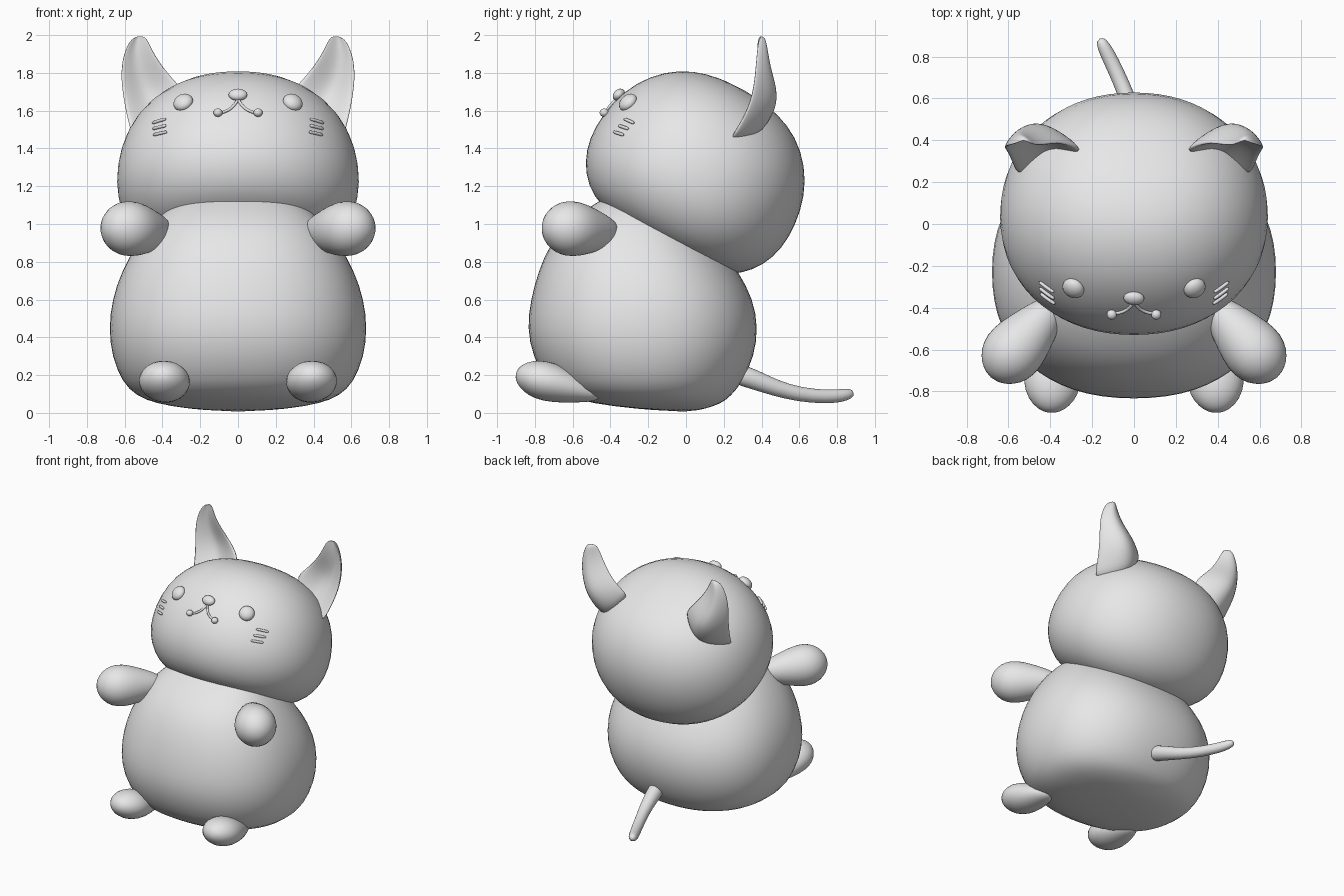
import bpy, bmesh, math
from mathutils import Vector, Matrix
from mathutils.bvhtree import BVHTree

if "Cube" in bpy.data.objects:
    bpy.data.objects.remove(bpy.data.objects["Cube"])

grey = bpy.data.materials.new("plain_grey")
grey.diffuse_color = (0.8, 0.8, 0.8, 1)
grey.use_nodes = True
grey.node_tree.nodes["Principled BSDF"].inputs["Base Color"].default_value = grey.diffuse_color


def finish(name, bm, subsurf=1, matrix=None):
    """Turn a bmesh into a smooth, subdivided object."""
    if matrix is not None:
        bm.transform(matrix)
    bmesh.ops.recalc_face_normals(bm, faces=bm.faces)
    for f in bm.faces:
        f.smooth = True
    me = bpy.data.meshes.new(name)
    bm.to_mesh(me)
    bm.free()
    me.materials.append(grey)
    ob = bpy.data.objects.new(name, me)
    bpy.context.collection.objects.link(ob)
    if subsurf:
        mod = ob.modifiers.new("smooth", 'SUBSURF')
        mod.levels = mod.render_levels = subsurf
    return ob


def skin(rings):
    """Bridge closed rings; one-point rings become poles."""
    bm = bmesh.new()
    loops = [[bm.verts.new(p) for p in r] for r in rings]
    for a, b in zip(loops, loops[1:]):
        n = max(len(a), len(b))
        for i in range(n):
            j = (i + 1) % n
            if len(a) == 1:
                bm.faces.new((a[0], b[i], b[j]))
            elif len(b) == 1:
                bm.faces.new((a[i], a[j], b[0]))
            else:
                bm.faces.new((a[i], a[j], b[j], b[i]))
    for l in (loops[0], loops[-1]):
        if len(l) > 1:
            bm.faces.new(l)
    return bm


def loft(rows, seg=32, power=2.0):
    """Rows of (z, half width, front y, back y)."""
    rings = []
    for z, w, yf, yb in rows:
        if w == 0:
            rings.append([(0, yf, z)])
            continue
        ring = []
        for i in range(seg):
            a = 2 * math.pi * i / seg
            c, s = math.cos(a), math.sin(a)
            x = math.copysign(abs(c) ** (2 / power), c)
            y = math.copysign(abs(s) ** (2 / power), s)
            ring.append((w * x, (yf + yb) / 2 + (yb - yf) / 2 * y, z))
        rings.append(ring)
    return skin(rings)


def aim(start, end):
    d = Vector(end) - Vector(start)
    return Matrix.Translation(start) @ d.to_track_quat('Z', 'Y').to_matrix().to_4x4()


def ball(name, centre, size, normal=(0, 0, 1)):
    bm = bmesh.new()
    bmesh.ops.create_uvsphere(bm, u_segments=20, v_segments=12, radius=1)
    m = aim(centre, Vector(centre) + Vector(normal)) @ Matrix.Diagonal((*size, 1))
    return finish(name, bm, 0, m)


def tube(name, pts, radii):
    """Tapered round tube along a smooth path."""
    pts = [Vector(p) for p in pts]
    rings, seg = [], 12
    for i, (p, r) in enumerate(zip(pts, radii)):
        d = pts[min(i + 1, len(pts) - 1)] - pts[max(i - 1, 0)]
        q = d.to_track_quat('Z', 'Y')
        rings.append([p + q @ Vector((r * math.cos(k * math.tau / seg),
                                      r * math.sin(k * math.tau / seg), 0)) for k in range(seg)])
    first = pts[0] + (pts[0] - pts[1]).normalized() * radii[0] * 0.6
    last = pts[-1] + (pts[-1] - pts[-2]).normalized() * radii[-1] * 0.6
    return finish(name, skin([[first]] + rings + [[last]]), 1)


# Body: pear-shaped loft leaning forward
finish("body", loft([
    (0.005, 0, 0.0, 0), (0.02, 0.26, -0.26, 0.10), (0.05, 0.44, -0.50, 0.19),
    (0.09, 0.54, -0.65, 0.24), (0.16, 0.615, -0.74, 0.30), (0.30, 0.672, -0.815, 0.365),
    (0.45, 0.688, -0.845, 0.385), (0.60, 0.67, -0.825, 0.36), (0.75, 0.62, -0.785, 0.28),
    (0.90, 0.535, -0.72, 0.17), (1.02, 0.44, -0.62, 0.05), (1.11, 0.34, -0.48, -0.05),
    (1.18, 0.2, -0.36, -0.12), (1.2, 0, -0.24, 0)], power=2.25))

# Head: rounded loft tipped back by 30 degrees
tilt = Matrix.Translation((0, 0.06, 1.27)) @ Matrix.Rotation(math.radians(-30), 4, 'X')
head_rows = [(-0.44, 0, 0, 0)]
for z, r in [(-0.43, 0.25), (-0.385, 0.42), (-0.30, 0.515), (-0.19, 0.575), (-0.06, 0.597),
             (0.10, 0.58), (0.25, 0.525), (0.38, 0.42), (0.46, 0.29), (0.495, 0.15)]:
    head_rows.append((z, r * 1.09, -r, r))
head_rows.append((0.505, 0, 0, 0))
head = finish("head", loft(head_rows, power=2.12), 1, tilt)
bpy.context.view_layer.update()
tree = BVHTree.FromObject(head, bpy.context.evaluated_depsgraph_get())


def snap(p, lift=0.0):
    """Nearest point on the head and its outward normal."""
    loc, nor, _, _ = tree.find_nearest(Vector(p))
    return loc + nor * lift, nor


# Limb profiles along their own axis: (distance, half width, half height)
arm_rows = [(0, 0, 0), (0.02, 0.06, 0.06), (0.09, 0.092, 0.092), (0.20, 0.128, 0.128),
            (0.30, 0.152, 0.152), (0.38, 0.143, 0.143), (0.44, 0.105, 0.105),
            (0.475, 0.055, 0.055), (0.487, 0, 0)]
foot_rows = [(0, 0, 0), (0.02, 0.05, 0.035), (0.09, 0.085, 0.06), (0.19, 0.12, 0.09),
             (0.29, 0.142, 0.108), (0.37, 0.13, 0.1), (0.43, 0.09, 0.07),
             (0.46, 0.045, 0.035), (0.468, 0, 0)]


def limb(name, rows, start, end):
    finish(name, loft([(d, w, -h, h) for d, w, h in rows], seg=20), 1, aim(start, end))


# Ear sections from base to tip: inner edge, outer edge, back ridge
ear_rows = [
    ((0.20, 0.33, 1.66), (0.58, 0.17, 1.40), (0.38, 0.40, 1.46)),
    ((0.25, 0.355, 1.73), (0.605, 0.24, 1.50), (0.42, 0.47, 1.55)),
    ((0.32, 0.37, 1.79), (0.632, 0.32, 1.65), (0.48, 0.51, 1.66)),
    ((0.395, 0.365, 1.87), (0.64, 0.35, 1.80), (0.54, 0.465, 1.80)),
    ((0.45, 0.365, 1.95), (0.615, 0.365, 1.91), (0.55, 0.44, 1.92)),
    ((0.485, 0.38, 2.005), (0.565, 0.38, 1.995), (0.53, 0.425, 1.995))]

for s, side in ((1, "right"), (-1, "left")):
    limb(side + "_arm", arm_rows, (s * 0.365, -0.37, 0.95), (s * 0.695, -0.745, 0.99))
    limb(side + "_foot", foot_rows, (s * 0.37, -0.45, 0.09), (s * 0.40, -0.90, 0.21))

    # Cupped ear with a hollow front
    rings = []
    for row in ear_rows:
        a, b, c = (Vector((s * p[0], p[1], p[2])) for p in row)
        mid = (a + b) / 2
        d = mid.lerp(c, 0.55)
        out = (c - mid) * 0.18
        rings.append([a, a.lerp(d, 0.55), d, b.lerp(d, 0.55), b,
                      b.lerp(c, 0.5) + out, c, a.lerp(c, 0.5) + out])
    finish(side + "_ear", skin(rings), 2)

    # Eye set on the head surface
    p, n = snap((s * 0.28, -0.29, 1.625), 0.005)
    ball(side + "_eye", p, (0.054, 0.054, 0.036), n)

    # Three whisker bars
    for k in range(3):
        y, z = -0.29 - 0.03 * k, 1.535 - 0.03 * k
        pts = [snap((s * (0.365 + 0.0283 * i), y - 0.012 + 0.008 * i, z), 0.006)[0]
               for i in range(4)]
        tube(side + "_whisker_%d" % (k + 1), pts, [0.009] * 4)

    # Mouth curve ending in a small ball
    path = [(0, -0.385, 1.68), (s * 0.012, -0.41, 1.655), (s * 0.035, -0.435, 1.632),
            (s * 0.07, -0.452, 1.615), (s * 0.11, -0.458, 1.61)]
    pts = [snap(q, 0.005)[0] for q in path]
    tube(side + "_mouth_line", pts, [0.008] * 5)
    ball(side + "_mouth_ball", snap(path[-1], 0.012)[0], (0.024, 0.024, 0.022))

# Nose
p, n = snap((0, -0.37, 1.70), 0.012)
ball("nose", p, (0.05, 0.036, 0.028), n)

# Tail
tube("tail", [(0.05, 0.26, 0.21), (0.035, 0.36, 0.178), (0.015, 0.47, 0.132),
              (-0.03, 0.60, 0.097), (-0.085, 0.73, 0.085), (-0.13, 0.82, 0.09),
              (-0.158, 0.875, 0.103)],
     [0.06, 0.055, 0.045, 0.04, 0.038, 0.037, 0.028])
